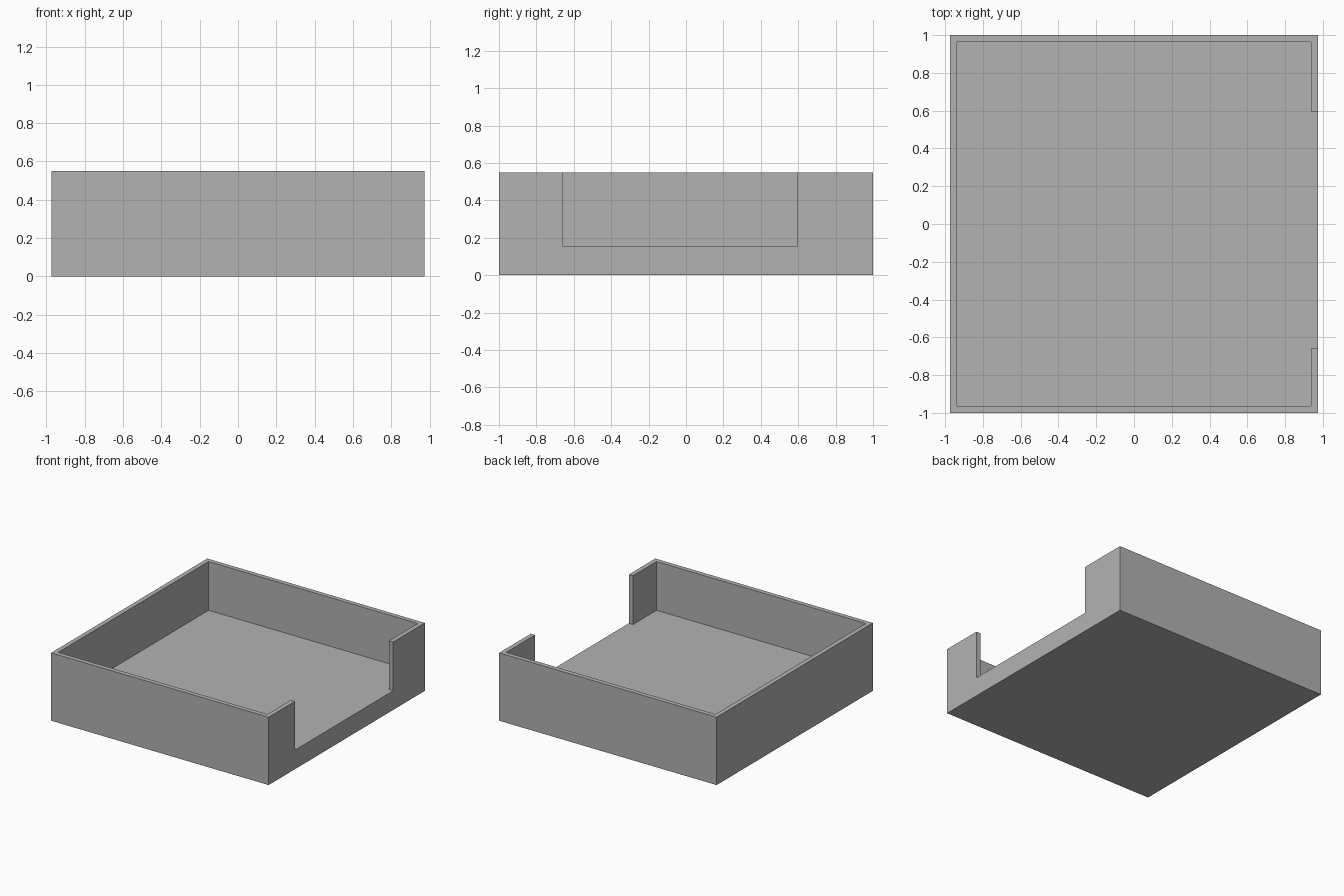
import bpy
import bmesh

cube = bpy.data.objects.get("Cube")
if cube:
    bpy.data.objects.remove(cube, do_unlink=True)

HALF_X, HALF_Y, HEIGHT = 0.975, 1.0, 0.55
WALL, FLOOR = 0.0375, 0.155
NOTCH_FRONT, NOTCH_BACK = -0.66, 0.595

grey = bpy.data.materials.new("plain grey")
grey.use_nodes = True
colour = (0.448, 0.448, 0.448, 1)
grey.diffuse_color = colour
grey.node_tree.nodes["Principled BSDF"].inputs["Base Color"].default_value = colour


def prism(name, outline, bottom, top):
    """Extrude a closed outline upward into a solid."""
    bm = bmesh.new()
    base = bm.faces.new([bm.verts.new((x, y, bottom)) for x, y in outline])
    lid = bmesh.ops.extrude_face_region(bm, geom=[base], use_keep_orig=True)["geom"]
    verts = [v for v in lid if isinstance(v, bmesh.types.BMVert)]
    bmesh.ops.translate(bm, verts=verts, vec=(0, 0, top - bottom))
    bmesh.ops.recalc_face_normals(bm, faces=bm.faces)
    mesh = bpy.data.meshes.new(name)
    bm.to_mesh(mesh)
    bm.free()
    mesh.materials.append(grey)
    obj = bpy.data.objects.new(name, mesh)
    bpy.context.collection.objects.link(obj)
    return obj


# Solid tray block
tray = prism("open_tray", [(-HALF_X, -HALF_Y), (HALF_X, -HALF_Y),
                           (HALF_X, HALF_Y), (-HALF_X, HALF_Y)], 0, HEIGHT)

# Cavity with a side opening, its bottom level with the tray floor
ix, iy, out = HALF_X - WALL, HALF_Y - WALL, HALF_X + 0.2
cutter = prism("cavity_cutter", [
    (-ix, -iy), (ix, -iy), (ix, NOTCH_FRONT), (out, NOTCH_FRONT),
    (out, NOTCH_BACK), (ix, NOTCH_BACK), (ix, iy), (-ix, iy)], FLOOR, HEIGHT + 0.2)
cutter.hide_render = True

cut = tray.modifiers.new("cavity", 'BOOLEAN')
cut.operation = 'DIFFERENCE'
cut.solver = 'EXACT'
cut.object = cutter
bpy.context.view_layer.objects.active = tray
bpy.ops.object.modifier_apply(modifier=cut.name)
bpy.data.objects.remove(cutter, do_unlink=True)
